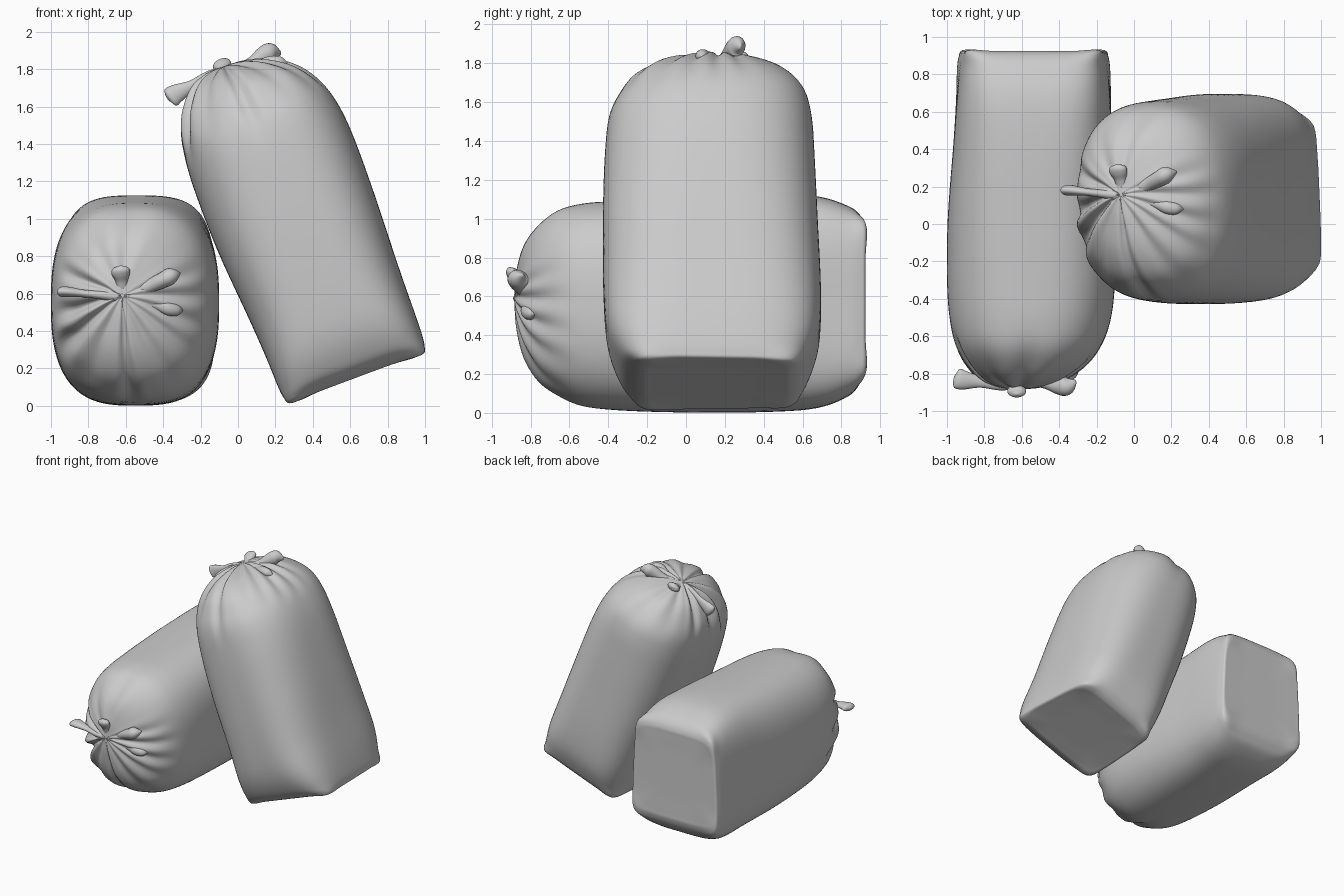
import bpy, bmesh, math
from mathutils import Vector, Matrix

if "Cube" in bpy.data.objects:
    bpy.data.objects.remove(bpy.data.objects["Cube"])

SEG = 120

# body stations in sack space: height, half width x, half width y, squareness, centre x, centre y
BODY = [(0.004, 0.02, 0.02, 2.5, 0.00, 0.03), (0.004, 0.20, 0.20, 3.5, 0.00, 0.03),
        (0.002, 0.34, 0.33, 4.5, 0.00, 0.03), (0.004, 0.380, 0.38, 5.0, 0.00, 0.03),
        (0.030, 0.392, 0.435, 5.0, 0.00, 0.025), (0.09, 0.402, 0.49, 4.6, 0.00, 0.015),
        (0.25, 0.412, 0.545, 3.8, 0.00, 0.01), (0.50, 0.424, 0.560, 3.2, -0.005, 0.005),
        (0.90, 0.446, 0.553, 2.85, -0.013, -0.005), (1.25, 0.448, 0.54, 2.65, -0.014, -0.008),
        (1.45, 0.427, 0.522, 2.55, -0.018, -0.003), (1.58, 0.382, 0.478, 2.5, -0.025, 0.01),
        (1.68, 0.31, 0.405, 2.4, -0.035, 0.01), (1.755, 0.215, 0.295, 2.2, -0.055, 0.02),
        (1.795, 0.11, 0.15, 2.0, -0.07, 0.03), (1.806, 0.04, 0.04, 2.0, -0.08, 0.03),
        (1.808, 0.005, 0.005, 2.0, -0.08, 0.03)]

# gathers: angle in degrees, angular width, depth, height where the fold starts
FOLDS = [(-92, 4, .03, 1.3), (-65, 6, .015, 1.45), (-40, 6, .015, 1.45), (-20, 6, .02, 1.45),
         (4, 6, .02, 1.45), (24, 6, .015, 1.5), (90, 8, .015, 1.4),
         (122, 7, .012, 1.5), (158, 5, .035, 1.45), (190, 6, .05, 1.4), (212, 6, .055, 1.35),
         (240, 6, .015, 1.4)]


def spline(keys, steps):
    """Catmull-Rom through rows of numbers."""
    out = []
    for i in range(len(keys) - 1):
        rows = [keys[max(0, min(len(keys) - 1, i + k))] for k in (-1, 0, 1, 2)]
        for s in range(steps):
            t = s / steps
            out.append([0.5 * (2 * b + (c - a) * t + (2 * a - 5 * b + 4 * c - d) * t * t
                               + (3 * b - a - 3 * c + d) * t ** 3) for a, b, c, d in zip(*rows)])
    out.append(list(keys[-1]))
    return out


def loft(name, rings):
    """Skin a list of point rings and cap both ends."""
    bm = bmesh.new()
    loops = [[bm.verts.new(p) for p in r] for r in rings]
    n = len(loops[0])
    for a, b in zip(loops, loops[1:]):
        for i in range(n):
            bm.faces.new((a[i], a[(i + 1) % n], b[(i + 1) % n], b[i]))
    bm.faces.new(loops[0][::-1])
    bm.faces.new(loops[-1])
    bmesh.ops.recalc_face_normals(bm, faces=bm.faces)
    for f in bm.faces:
        f.smooth = True
    mesh = bpy.data.meshes.new(name)
    bm.to_mesh(mesh)
    bm.free()
    return mesh


def body_ring(row):
    h, ax, ay, n, cx, cy = row
    ax, ay, n = max(ax, .003), max(ay, .003), max(n, 2)
    ring = []
    for i in range(SEG):
        t = 2 * math.pi * i / SEG
        c, s = math.cos(t), math.sin(t)
        r = (abs(c / ax) ** n + abs(s / ay) ** n) ** (-1 / n)
        z = h
        # folds sink into the shoulder, strongest near the tie
        for ang, w, depth, start in FOLDS:
            d = (math.degrees(t) - ang + 180) % 360 - 180
            k = max(0, min(1, (h - start) / 0.3))
            k = k * k * (3 - 2 * k) * min(1, r / 0.2)
            g = math.exp(-(d / w) ** 2) - 0.3 * math.exp(-((abs(d) - 2 * w) / w) ** 2)
            r -= depth * k * g * 0.5
            z -= depth * k * g * 0.6
        # pinched corners of the base
        corner = abs(math.sin(2 * math.atan2(s / ay, c / ax))) ** 14
        e = corner * math.exp(-(h / 0.05) ** 2) * min(1, (r / 0.5) ** 6)
        r += 0.03 * e
        z -= 0.016 * e
        # base is a little narrower on its upper side
        taper = 1 - 0.12 * r * s * math.exp(-(h / 0.25) ** 2)
        ring.append((cx + r * c * taper, cy + r * s, z))
    return ring


def strip(name, keys):
    """Blobby cloth end: rows of x, y, z, half thickness, half height."""
    rows = spline(keys, 5)
    flat = (Vector(keys[-1][:2]) - Vector(keys[0][:2])).normalized()
    side = Vector((-flat.y, flat.x, 0))
    pts = [Vector(r[:3]) for r in rows]
    rings = []
    for i, r in enumerate(rows):
        along = (pts[min(i + 1, len(pts) - 1)] - pts[max(i - 1, 0)]).normalized()
        up = along.cross(side).normalized()
        rings.append([pts[i] + side * r[3] * math.cos(a) + up * r[4] * math.sin(a)
                      for a in (2 * math.pi * k / 20 for k in range(20))])
    return loft(name, rings)


parts = {
    "sack_body": loft("sack_body", [body_ring(r) for r in spline(BODY, 5)]),
    # long flat tail of the tie
    "tie_tail": strip("tie_tail", [(-.06, .02, 1.77, .035, .03), (-.17, .03, 1.785, .024, .03),
                                   (-.28, .04, 1.77, .02, .03), (-.37, .05, 1.76, .027, .05),
                                   (-.41, .05, 1.75, .026, .052), (-.425, .05, 1.745, .004, .01)]),
    # short gathered lobes around the tie
    "tie_lobe_large": strip("tie_lobe_large", [(-.03, .05, 1.77, .03, .02), (.06, .08, 1.775, .035, .03),
                                               (.13, .11, 1.785, .042, .05), (.18, .135, 1.79, .044, .05),
                                               (.225, .15, 1.765, .005, .01)]),
    "tie_lobe_upper": strip("tie_lobe_upper", [(-.08, .05, 1.78, .03, .02), (-.085, .11, 1.795, .035, .025),
                                               (-.09, .15, 1.815, .05, .03), (-.09, .175, 1.83, .042, .025),
                                               (-.09, .19, 1.835, .004, .004)]),
    "tie_lobe_small": strip("tie_lobe_small", [(.02, .00, 1.76, .02, .02), (.10, -.02, 1.755, .025, .02),
                                               (.16, -.04, 1.745, .035, .03), (.21, -.05, 1.72, .03, .03),
                                               (.24, -.05, 1.705, .004, .004)]),
}

# one sack lies on its side, the other leans against it
POSES = {
    "lying": Matrix.Translation((-.537, .925, .56)) @ Matrix.Rotation(math.radians(90), 4, 'X'),
    "leaning": Matrix.Translation((.633, .13, .15)) @ Matrix.Rotation(math.radians(-20.4), 4, 'Y'),
}
for pose, matrix in POSES.items():
    for name, mesh in parts.items():
        ob = bpy.data.objects.new(pose + "_" + name, mesh)
        bpy.context.collection.objects.link(ob)
        ob.matrix_world = matrix
